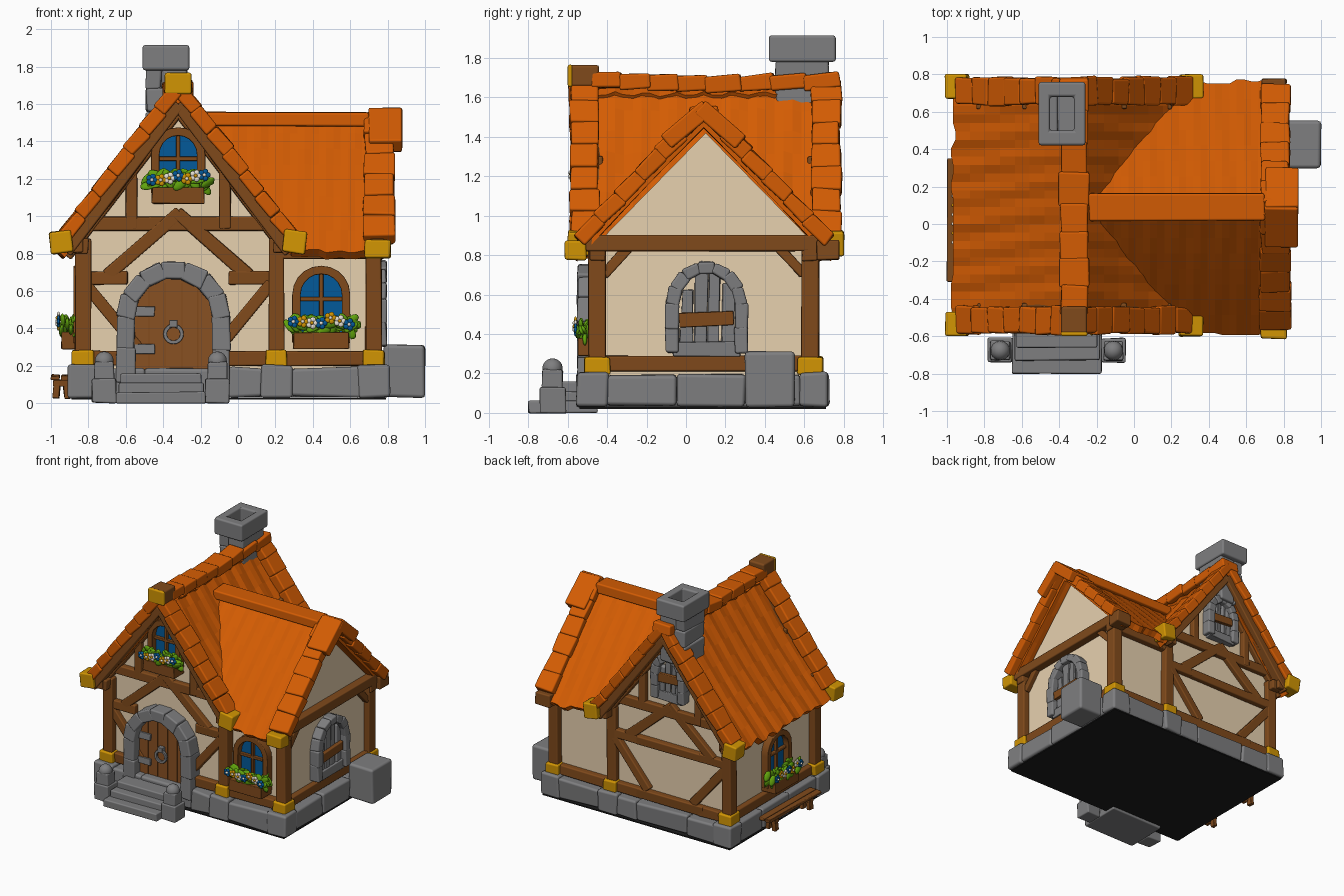
import bpy, bmesh, math, random
from mathutils import Vector as V, Matrix

if "Cube" in bpy.data.objects:
    bpy.data.objects.remove(bpy.data.objects["Cube"])
random.seed(4)
I = Matrix.Identity(4)
COL = {"plaster": (.88, .70, .47), "roof_orange": (.66, .108, .001), "timber": (.215, .068, .011),
       "door_wood": (.25, .082, .016), "stone": (.21, .21, .215), "gold": (.64, .30, .001),
       "glass_blue": (.001, .10, .32), "leaf_green": (.12, .37, .004), "petal_white": (.85, .80, .70),
       "dark_underside": (.012, .012, .012)}
MATS = {}
for k, c in COL.items():
    MATS[k] = bpy.data.materials.new(k)
    MATS[k].diffuse_color = (*c, 1)
parts = {}

def part(name, mat, bevel=0.0):
    return parts.setdefault((name, mat, bevel), bmesh.new())

def jitter(verts, j):
    for v in verts:
        v.co += V([random.uniform(-j, j) for _ in range(3)])

def box(bm, x0, x1, y0, y1, z0, z1, M=I, j=0.0):
    m = Matrix.Translation(((x0+x1)/2, (y0+y1)/2, (z0+z1)/2)) @ Matrix.Diagonal((x1-x0, y1-y0, z1-z0, 1))
    jitter(bmesh.ops.create_cube(bm, size=1, matrix=M @ m)["verts"], j)

def beam(bm, p0, p1, w, d, N=(0, -1, 0), M=I, j=0.004):
    """Bar from p0 to p1; d is its depth along N, w its width across."""
    p0, p1, N = M @ V(p0), M @ V(p1), M.to_3x3() @ V(N)
    X = (p1-p0).normalized()
    Z = X.cross(N).normalized()
    m = Matrix((X*(p1-p0).length, Z.cross(X)*d, Z*w)).transposed().to_4x4()
    m.translation = (p0+p1)/2
    jitter(bmesh.ops.create_cube(bm, size=1, matrix=m)["verts"], j)

def prism(bm, pts, y0, y1, M=I):
    a, b = [[bm.verts.new(M @ V((x, y, z))) for x, z in pts] for y in (y0, y1)]
    bm.faces.new(a), bm.faces.new(b[::-1])
    for i in range(len(a)):
        bm.faces.new((a[i-1], b[i-1], b[i], a[i]))

def ring(bm, outer, inner, y0, y1, M=I):
    L = [[bm.verts.new(M @ V((x, y, z))) for x, z in p] for p, y in
         ((outer, y0), (inner, y0), (inner, y1), (outer, y1))]
    for k in range(4):
        for i in range(len(outer)):
            bm.faces.new((L[k-1][i-1], L[k-1][i], L[k][i], L[k][i-1]))

def arch(a, z0, zs, zt, n=10):
    return [(-a, z0)] + [(-a*math.cos(math.pi*i/n), zs+(zt-zs)*math.sin(math.pi*i/n))
                         for i in range(n+1)] + [(a, z0)]

def frame(x, y, deg):
    return Matrix.Translation((x, y, 0)) @ Matrix.Rotation(math.radians(deg), 4, "Z")

# ---- walls
W90 = frame(0, 0, 90)
prism(part("main_walls", "plaster"), [(-.82, .15), (.2, .15), (.2, .92), (-.32, 1.59), (-.82, .93)], -.44, .63)
prism(part("wing_walls", "plaster"), [(-.42, .15), (.62, .15), (.62, .89), (.1, 1.42), (-.42, .89)], -.72, .2, W90)

# ---- stone foundation: core plus a course of uneven blocks
st = part("foundation", "stone", .018)
box(st, -.85, .76, -.48, .68, .03, .18)
for y0, y1 in ((-.55, -.40), (.58, .72)):
    for x0, x1 in ((-.86, -.5), (-.5, -.05), (-.05, .13), (.29, .66)):
        box(st, x0, x1, y0+.01, y1-.01, .035, .19, j=.008)
    for x0, x1 in ((-.91, -.74), (.12, .29), (.64, .81)):
        box(st, x0, x1, y0-.005, y1+.005, .03, .205, j=.006)
for x0, x1 in ((-.9, -.78), (.66, .8)):
    for y0, y1 in ((-.4, -.05), (-.05, .3), (.3, .58)):
        box(st, x0, x1, y0, y1, .035, .195, j=.006)
box(part("underside", "dark_underside"), -.89, .79, -.54, .71, .02, .029)
box(part("side_stone_block", "stone", .02), .78, 1.0, .30, .55, .03, .31, j=.004)

# ---- entrance steps and bollards
sp = part("entrance_steps", "stone", .01)
for i in range(3):
    box(sp, -.65+.012*i, -.17-.012*i, -.8+.07*i, -.45, 0, .06+.05*i, j=.004)
for x in (-.715, -.11):
    box(sp, x-.065, x+.065, -.74, -.61, 0, .13, j=.004)
    box(sp, x-.052, x+.052, -.73, -.625, .12, .22, j=.004)
    bmesh.ops.create_uvsphere(part("bollard_caps", "stone"), u_segments=14, v_segments=8, radius=.052,
                              matrix=Matrix.Translation((x, -.677, .225)))

# ---- timber posts with gold shoes
tm, gd = part("timber_frame", "timber", .01), part("gold_fittings", "gold", .012)
for x in (-.83, .205, .725):
    for y in (-.45, .63):
        beam(tm, (x, y, .2), (x, y, .88), .085, .09)
        box(gd, x-.058, x+.058, y-.065, y+.065, .195, .285, j=.004)

# ---- half-timbering of both main gables
def main_gable(M):
    B = lambda a, b, w=.06: beam(tm, (a[0], -.012, a[1]), (b[0], -.012, b[1]), w, .06, M=M)
    B((-.52, .96), (.52, .96), .075)
    for s in (-1, 1):
        B((s*.52, .67), (s*.27, .67), .07)
        B((s*.5, .24), (s*.25, .24), .08)
        B((s*.25, .93), (s*.25, 1.30))
        B((s*.38, .68), (s*-.01, 1.02), .07)
        B((s*.20, .28), (s*.50, .64), .065)
        B((0, 1.57), (s*.6, .79), .07)
        beam(tm, (0, -.09, 1.60), (s*.6, -.09, .81), .07, .07, M=M)
        beam(tm, (s*.55, .02, .85), (s*.55, -.12, .85), .09, .08, (1, 0, 0), M)
FRONT, BACK = frame(-.32, -.44, 0), frame(-.32, .63, 180)
main_gable(FRONT)
main_gable(BACK)
beam(tm, (-.3, -.012, .67), (.3, -.012, .67), .07, .06, M=BACK)
beam(tm, (-.3, -.012, .24), (.3, -.012, .24), .08, .06, M=BACK)

# ---- wing and side beams
for y in (-.45, .63):
    beam(tm, (.2, y, .24), (.72, y, .24), .08, .07)
    beam(tm, (.2, y, .81), (.78, y, .81), .08, .08)
beam(tm, (.745, -.55, .86), (.745, .73, .86), .085, .08, (1, 0, 0))
beam(tm, (.725, -.42, .25), (.725, .6, .25), .08, .07, (1, 0, 0))
for y, s in ((-.42, 1), (.6, -1)):
    beam(tm, (.735, y, .70), (.735, y+s*.13, .84), .05, .05, (1, 0, 0))
beam(tm, (-.84, -.55, .84), (-.84, .72, .84), .08, .08, (1, 0, 0))
beam(tm, (-.83, -.42, .24), (-.83, .6, .24), .08, .06, (1, 0, 0))

# ---- roofs: wavy panels with ragged eaves
def panel(name, P, clip=None, nu=28, nv=8):
    bm = part(name, "roof_orange", -.055)
    rag = [random.choice((0, .02, .035)) for _ in range(nu//2+1)]
    amp = .004 if clip else .010
    g = [[bm.verts.new(V(P(i/nu, j/nv*(1+(rag[i//2] if j == nv else 0))))
         + V((0, 0, amp*math.sin(i*1.9+j*.5)+random.uniform(-.4, .4)*amp))) for j in range(nv+1)] for i in range(nu+1)]
    fs = [bm.faces.new((g[i][j], g[i+1][j], g[i+1][j+1], g[i][j+1])) for i in range(nu) for j in range(nv)]
    bm.normal_update()
    if fs[0].normal.z < 0:
        bmesh.ops.reverse_faces(bm, faces=fs)
    if clip:
        bmesh.ops.bisect_plane(bm, geom=bm.verts[:]+bm.edges[:]+bm.faces[:], plane_co=clip[0],
                               plane_no=clip[1], clear_inner=True)

def rake(bm, a, b, n, w, d, N):
    """Overlapping tiles from a down to b."""
    a, b = V(a), V(b)
    for i in range(n):
        k = random.uniform(.9, 1.08)
        beam(bm, a.lerp(b, (i-.04)/n), a.lerp(b, (i+1.06)/n)+V((0, 0, .012)), w*k, d, N, j=.006)

tl = part("roof_edge_tiles", "roof_orange", .012)
for s in (-1, 1):
    panel("main_roof_%s" % ("right" if s > 0 else "left"),
          lambda u, v, s=s: (-.32+s*.635*v, -.54+1.26*u, 1.65-.81*v-.03*math.sin(math.pi*v)))
    panel("wing_roof_%s" % ("back" if s > 0 else "front"),
          lambda u, v, s=s: (-.3+1.08*u, .09+s*.66*v, 1.525-.69*v+.01*math.sin(math.pi*v)),
          ((-.34, 0, 1.62), (.81, 0, .635)))
    for y in (-.515, .71):
        rake(tl, (-.32+s*.01, y, 1.675), (-.32+s*.605, y, .89), 7, .15, .075, (s*.8, 0, .62))
    rake(tl, (.755, .09+s*.01, 1.525), (.755, .09+s*.63, .87), 6, .16, .08, (0, s*.7, .7))
    # flared gable-end tiles at the wing apex
    beam(tl, (.79, .09-s*.02, 1.55), (.79, .09+s*.19, 1.37), .18, .085, (0, s*.7, .7))
    for y in (-.535, .735):
        beam(gd, (-.32+s*.565, y, .87), (-.32+s*.685, y, .855), .13, .12, (0, 0, 1))
    box(tm if s > 0 else gd, .68, .815, .08+s*.64-.055, .08+s*.64+.055, .775, .875, j=.004)
rake(tl, (-.32, -.48, 1.685), (-.32, .1, 1.66), 4, .15, .08, (0, 0, 1))
rake(tl, (-.32, .1, 1.66), (-.32, .77, 1.68), 4, .15, .08, (0, 0, 1))
beam(tl, (-.24, .09, 1.52), (.70, .09, 1.515), .15, .075, (0, 0, 1))
box(part("ridge_end_block", "timber", .015), -.39, -.25, -.59, -.44, 1.655, 1.765)
box(part("ridge_end_plate", "gold", .012), -.392, -.248, -.60, -.575, 1.652, 1.767)

# ---- chimney: three courses and a hollow cap
ch = part("chimney", "stone", .014)
for z0, z1, c in ((1.40, 1.56, -.40), (1.56, 1.68, -.36), (1.68, 1.79, -.41)):
    box(ch, -.49, c, .46, .72, z0, z1, j=.006)
    box(ch, c, -.275, .455, .725, z0, z1, j=.006)
ring(ch, [(-.51, .42), (-.26, .42), (-.26, .76), (-.51, .76)], [(-.45, .5), (-.32, .5), (-.32, .68), (-.45, .68)],
     -1.915, -1.78, Matrix(((1, 0, 0, 0), (0, 0, 1, 0), (0, -1, 0, 0), (0, 0, 0, 1))))

# ---- windows with planters
def flowers(name, M, hw, z):
    R = lambda a: random.uniform(-a, a)
    lf = part(name+"_leaves", "leaf_green")
    for _ in range(56):
        m = (Matrix.Translation((R(hw), -.085+R(.04), z+R(.04))) @ Matrix.Rotation(R(1.2), 4, "Y")
             @ Matrix.Rotation(R(.8), 4, "X") @ Matrix.Diagonal((.044, .012, .025, 1)))
        bmesh.ops.create_icosphere(lf, subdivisions=2, radius=1, matrix=M @ m)
    for i in range(7):
        c = V((-hw*.85+hw*1.7*i/6, -.14, z+.028+R(.02)))
        bm = part(name+"_petals", ("petal_white", "glass_blue", "gold")[(i+1) % 3])
        flat = Matrix.Diagonal((1, .5, 1, 1))
        for k in range(5):
            o = V((math.cos(k*1.257), 0, math.sin(k*1.257)))*.018
            bmesh.ops.create_icosphere(bm, subdivisions=2, radius=.0155, matrix=M @ Matrix.Translation(c+o) @ flat)
        bmesh.ops.create_icosphere(part(name+"_centres", "petal_white" if (i+1) % 3 else "gold"), subdivisions=2,
                                   radius=.010, matrix=M @ Matrix.Translation(c+V((0, -.006, 0))))

def window(name, M, a, z0, zs, zt, zb):
    fr = part(name+"_frame", "timber", .006)
    ring(fr, arch(a, z0, zs, zt), arch(a-.045, z0+.04, zs, zt-.045), -.06, .02, M)
    prism(part(name+"_glass", "glass_blue"), arch(a-.03, z0+.02, zs, zt-.03), -.012, .01, M)
    box(fr, -.011, .011, -.035, 0, z0, zt-.02, M)
    box(fr, -a+.02, a-.02, -.035, 0, zs-.035, zs-.012, M)
    box(fr, -a+.005, a-.005, -.125, .01, zb, zb+.09, M, .004)
    flowers(name, M, a+.02, zb+.12)
window("gable_window", FRONT, .145, 1.12, 1.33, 1.475, 1.065)
window("wing_window", frame(.445, -.42, 0), .155, .32, .58, .735, .29)
window("left_window", frame(-.82, .05, -90), .155, .32, .58, .735, .29)

# ---- stone arches
def stone_arch(name, M, a, z0, zs, zt, w, d, n):
    bm = part(name, "stone", .012)
    p = arch(a, z0, zs, zt, n)
    p[:1] = [p[0], (-a, (z0+zs)/2)]
    p[-1:] = [(a, (z0+zs)/2), p[-1]]
    for q, r in zip(p, p[1:]):
        e = (V(r)-V(q))*.06
        beam(bm, (q[0]-e.x, -.03, q[1]-e.y), (r[0]+e.x, -.03, r[1]+e.y), w*random.uniform(.93, 1.08), d, M=M, j=.005)
DOOR = frame(-.345, -.44, 0)
stone_arch("door_arch", DOOR, .255, .12, .46, .715, .095, .16, 7)
boards = part("broken_boards", "stone", .006)
for nm, M, a, z0, zs, zt in (("side_stone_window", frame(.72, .105, 90), .175, .31, .55, .74),
                             ("back_stone_window", BACK, .12, 1.08, 1.27, 1.42)):
    stone_arch(nm, M, a, z0, zs, zt, .065, .09, 7)
    for k, h in ((-.6, .72), (-.2, .95), (.2, 1.0), (.6, .8)):
        beam(boards, (k*a, -.02, z0), (k*a+.008, -.02, z0+(zt-z0)*h), a*.34, .03, M=M, j=.008)
    beam(part("window_crossboard", "timber", .006), (-a*.8, -.045, z0+.16), (a*.8, -.045, z0+.17), .07, .03, M=M)
    box(boards, -a, a, -.05, 0, z0-.02, z0+.05, M, .006)

# ---- door with planks, hinges and ring handle
prism(part("door", "door_wood"), arch(.225, .13, .46, .69), -.035, .02, DOOR)
for x in (-.13, -.045, .045, .13):
    box(part("door_grooves", "timber"), x-.003, x+.003, -.037, -.03, .15, .66-abs(x)*.4, DOOR)
hinge = part("door_hinges", "stone", .004)
for z in (.29, .49):
    box(hinge, -.22, -.10, -.05, -.03, z-.025, z+.025, DOOR, .003)
cir = lambda r: [(r*math.cos(i*math.pi/10), .37+r*math.sin(i*math.pi/10)) for i in range(20)]
ring(part("door_ring", "stone", .004), cir(.055), cir(.035), -.065, -.045, DOOR)
box(hinge, -.022, .022, -.07, -.03, .405, .445, DOOR)

# ---- bench by the left wall
bn = part("bench", "timber", .006)
for x in (-.975, -.92):
    beam(bn, (x, -.31, .135), (x, .35, .14), .048, .025, (0, 0, 1))
for y in (-.2, .24):
    box(bn, -.99, -.905, y-.025, y+.025, .09, .125, j=.003)
    for x, s in ((-.965, -1), (-.92, 1)):
        beam(bn, (x, y, .11), (x+s*.008, y, .025), .035, .045, (0, 1, 0))

# ---- turn every part into an object
for (name, mat, bevel), bm in parts.items():
    if bevel >= 0:
        bmesh.ops.recalc_face_normals(bm, faces=bm.faces[:])
    me = bpy.data.meshes.new(name)
    bm.to_mesh(me)
    bm.free()
    me.materials.append(MATS[mat])
    ob = bpy.data.objects.new(name, me)
    bpy.context.collection.objects.link(ob)
    if bevel > 0:
        me.shade_smooth()
        md = ob.modifiers.new("bevel", "BEVEL")
        md.width, md.segments, md.limit_method, md.harden_normals = bevel, 2, "ANGLE", True
        md.angle_limit = math.radians(40)
    elif bevel < 0:
        md = ob.modifiers.new("thickness", "SOLIDIFY")
        md.thickness, md.offset = -bevel, -1
    elif name.endswith(("caps", "leaves", "petals", "centres")):
        me.shade_smooth()

for m in bpy.data.materials:
    if m.users and not m.is_grease_pencil:
        m.use_nodes = True
        m.node_tree.nodes["Principled BSDF"].inputs["Base Color"].default_value = m.diffuse_color
